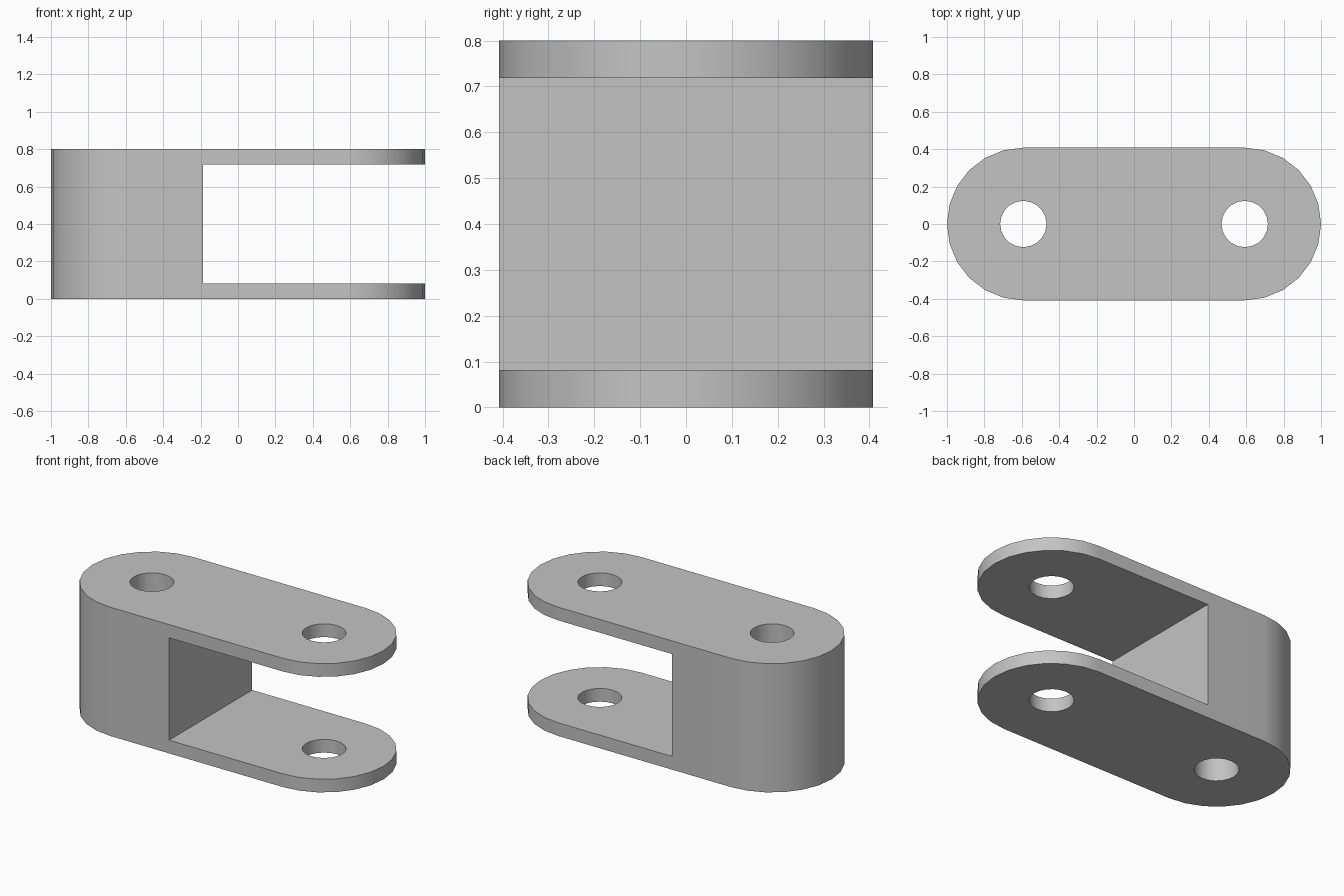
import bpy
import bmesh
from math import cos, sin, pi, radians

default = bpy.data.objects.get("Cube")
if default:
    bpy.data.objects.remove(default, do_unlink=True)

HEIGHT = 0.8
END_RADIUS = 0.408
END_X = 1 - END_RADIUS
HOLE_RADIUS = 0.124
PLATE = 0.082
SLOT_X = -0.188
ARC_STEPS = 12
HOLE_SIDES = 20

grey = bpy.data.materials.new("plain grey")
grey.use_nodes = True
colour = (0.55, 0.55, 0.55, 1)
grey.diffuse_color = colour
grey.node_tree.nodes["Principled BSDF"].inputs["Base Color"].default_value = colour


def prism(name, outline, bottom, top):
    """Extrude a flat outline into a solid object."""
    bm = bmesh.new()
    face = bm.faces.new([bm.verts.new((x, y, bottom)) for x, y in outline])
    grown = bmesh.ops.extrude_face_region(bm, geom=[face])["geom"]
    verts = [v for v in grown if isinstance(v, bmesh.types.BMVert)]
    bmesh.ops.translate(bm, verts=verts, vec=(0, 0, top - bottom))
    bmesh.ops.recalc_face_normals(bm, faces=bm.faces)
    mesh = bpy.data.meshes.new(name)
    bm.to_mesh(mesh)
    bm.free()
    mesh.materials.append(grey)
    obj = bpy.data.objects.new(name, mesh)
    bpy.context.collection.objects.link(obj)
    return obj


def arc(cx, radius, start, sweep, steps, count):
    angles = [start + sweep * i / steps for i in range(count)]
    return [(cx + radius * cos(a), radius * sin(a)) for a in angles]


# Round-ended link body
outline = (arc(END_X, END_RADIUS, -pi / 2, pi, ARC_STEPS, ARC_STEPS + 1)
           + arc(-END_X, END_RADIUS, pi / 2, pi, ARC_STEPS, ARC_STEPS + 1))
body = prism("clevis_link", outline, 0, HEIGHT)

# Fork slot and the two pin holes
slot = [(SLOT_X, -1), (2, -1), (2, 1), (SLOT_X, 1)]
cutters = [prism("slot_cutter", slot, PLATE, HEIGHT - PLATE)]
for side, x in (("left", END_X), ("right", -END_X)):
    circle = arc(x, HOLE_RADIUS, 0, 2 * pi, HOLE_SIDES, HOLE_SIDES)
    cutters.append(prism(side + "_hole_cutter", circle, -0.2, HEIGHT + 0.2))

bpy.ops.object.select_all(action="DESELECT")
body.select_set(True)
bpy.context.view_layer.objects.active = body
for cutter in cutters:
    cutter.hide_render = True
    cut = body.modifiers.new(cutter.name, "BOOLEAN")
    cut.operation = "DIFFERENCE"
    cut.solver = "EXACT"
    cut.object = cutter
    bpy.ops.object.modifier_apply(modifier=cut.name)
    bpy.data.objects.remove(cutter, do_unlink=True)

# Smooth round walls, crisp rims, flat straight sides
bpy.ops.object.shade_smooth_by_angle(angle=radians(30))
weighted = body.modifiers.new("flat_sides", "WEIGHTED_NORMAL")
weighted.keep_sharp = True
